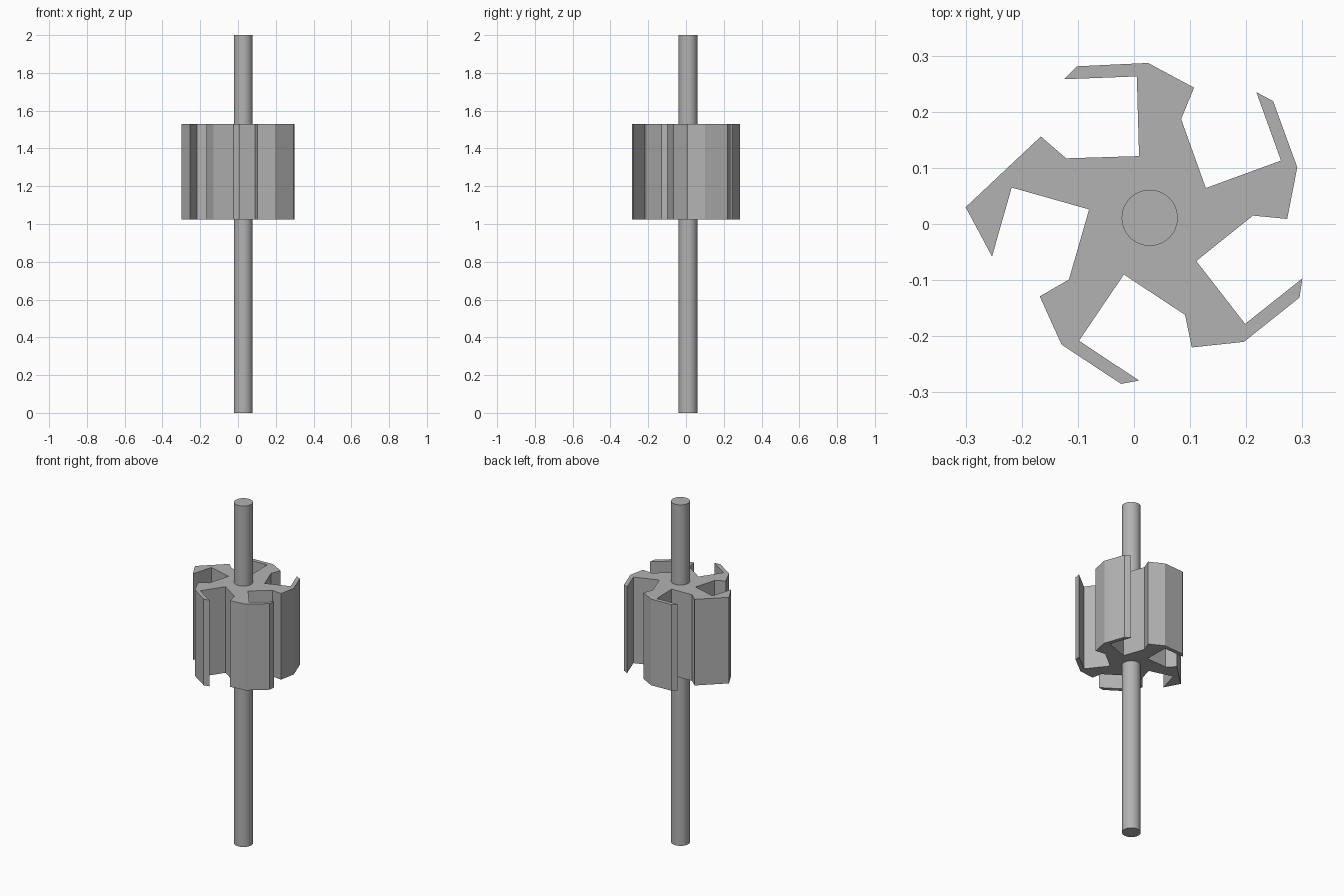
import bpy
import bmesh
import math

cube = bpy.data.objects.get("Cube")
if cube:
    bpy.data.objects.remove(cube, do_unlink=True)

gray = bpy.data.materials.new("plain gray")
gray.use_nodes = True
COLOUR = (0.45, 0.45, 0.45, 1)
gray.diffuse_color = COLOUR
gray.node_tree.nodes["Principled BSDF"].inputs["Base Color"].default_value = COLOUR

BOTTOM, TOP = 1.025, 1.53

# Hooked rotor outline, one row per arm, clockwise from the back arm
OUTLINE = [
    (.005, .263), (-.125, .258), (-.102, .281), (.025, .287), (.107, .243), (.084, .187), (.128, .064),
    (.262, .113), (.218, .235), (.248, .219), (.291, .101), (.273, .009), (.212, .015), (.111, -.066),
    (.198, -.178), (.3, -.097), (.295, -.131), (.196, -.21), (.103, -.22), (.091, -.162), (-.018, -.09),
    (-.098, -.208), (.009, -.279), (-.023, -.285), (-.129, -.215), (-.168, -.129), (-.116, -.099), (-.08, .026),
    (-.218, .065), (-.253, -.058), (-.3, .03), (-.166, .156), (-.121, .117), (.009, .121),
]


def extruded(name, outline, bottom, top):
    """Extrude a flat outline straight up into a closed solid."""
    bm = bmesh.new()
    base = bm.faces.new([bm.verts.new((x, y, bottom)) for x, y in outline])
    result = bmesh.ops.extrude_face_region(bm, geom=[base], use_keep_orig=True)
    raised = [g for g in result["geom"] if isinstance(g, bmesh.types.BMVert)]
    bmesh.ops.translate(bm, verts=raised, vec=(0, 0, top - bottom))
    bmesh.ops.recalc_face_normals(bm, faces=bm.faces)
    mesh = bpy.data.meshes.new(name)
    bm.to_mesh(mesh)
    bm.free()
    mesh.materials.append(gray)
    obj = bpy.data.objects.new(name, mesh)
    bpy.context.collection.objects.link(obj)
    return obj


# Rotor with flat faces
extruded("rotor", OUTLINE, BOTTOM, TOP)

# Long round shaft through the rotor
bpy.ops.mesh.primitive_cylinder_add(vertices=48, radius=0.05, depth=2, location=(0.028, 0.011, 1))
shaft = bpy.context.object
shaft.name = "shaft"
shaft.data.materials.append(gray)
bpy.ops.object.shade_smooth_by_angle(angle=math.radians(30))
